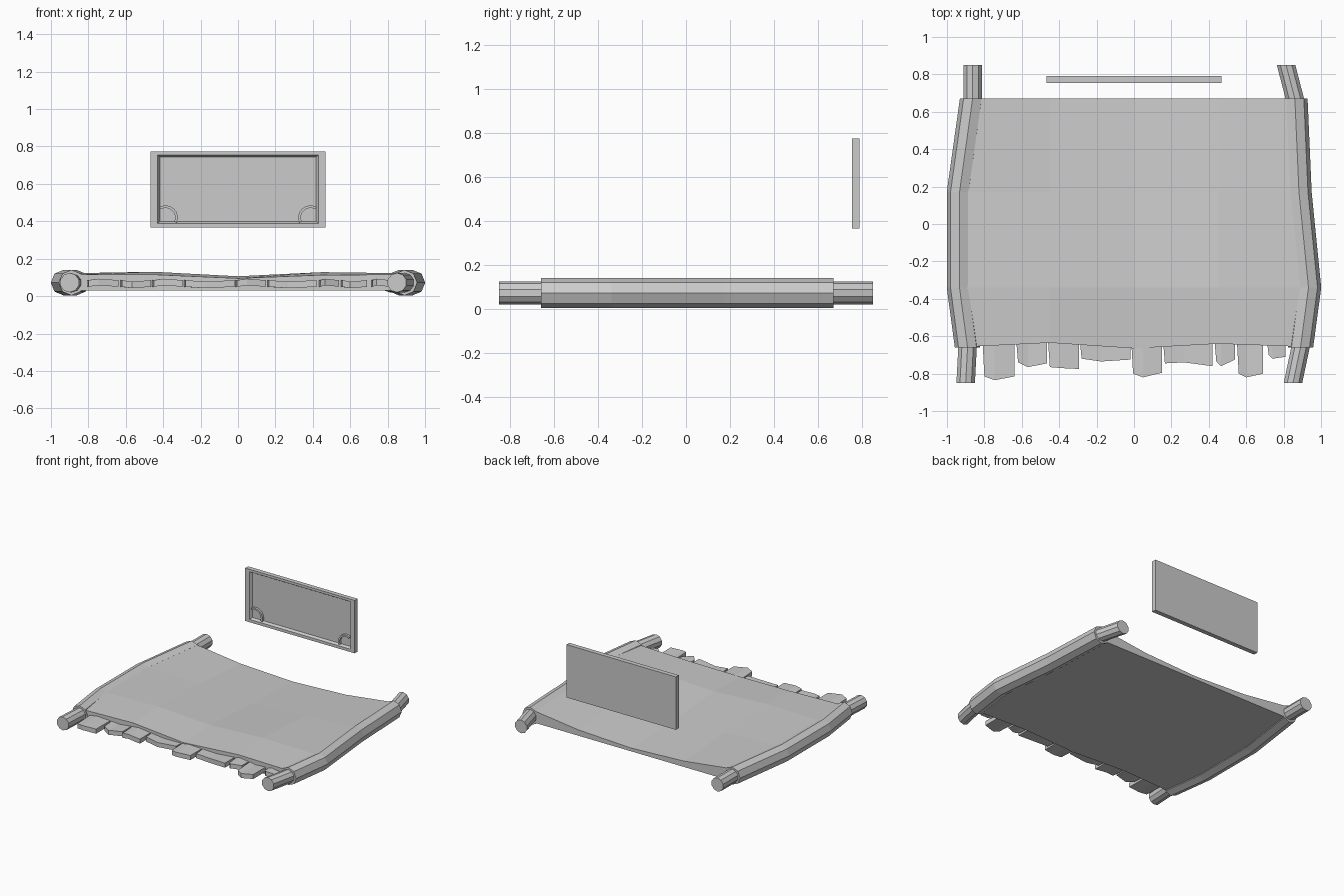
import bpy, bmesh, math
from mathutils import Vector

if "Cube" in bpy.data.objects:
    bpy.data.objects.remove(bpy.data.objects["Cube"])


def make(name, verts, faces):
    me = bpy.data.meshes.new(name)
    me.from_pydata(verts, [], faces)
    bm = bmesh.new()
    bm.from_mesh(me)
    bmesh.ops.recalc_face_normals(bm, faces=bm.faces)
    bm.to_mesh(me)
    bm.free()
    ob = bpy.data.objects.new(name, me)
    bpy.context.collection.objects.link(ob)
    return ob


def tube(name, path, r, n):
    # rings stay parallel to the xz plane
    verts, faces = [], []
    for x, y in path:
        for k in range(n):
            a = math.pi / 2 + 2 * math.pi * k / n
            verts.append((x + r * math.cos(a), y, 0.072 + r * math.sin(a)))
    for i in range(len(path) - 1):
        for k in range(n):
            j = (k + 1) % n
            faces.append((i*n + k, i*n + j, i*n + n + j, i*n + n + k))
    m = (len(path) - 1) * n
    faces += [tuple(range(n)), tuple(range(m, m + n))]
    return make(name, verts, faces)


def slab(name, top, bottom):
    # closed solid between two matching grids of points
    R, C = len(top), len(top[0])
    verts = [p for row in top for p in row] + [p for row in bottom for p in row]
    N = R * C
    faces = []
    for i in range(R - 1):
        for j in range(C - 1):
            q = (i*C + j, i*C + j + 1, (i+1)*C + j + 1, (i+1)*C + j)
            faces += [q, tuple(v + N for v in q)]
    rim = [j for j in range(C)] + [i*C + C - 1 for i in range(1, R)]
    rim += [(R-1)*C + j for j in range(C - 2, -1, -1)] + [i*C for i in range(R - 2, 0, -1)]
    for a, b in zip(rim, rim[1:] + rim[:1]):
        faces.append((a, b, b + N, a + N))
    return make(name, verts, faces)


# poles and the rolled cloth sleeves around them
ys = (-0.66, -0.34, 0.17, 0.67)
left = (-0.89, -0.933, -0.933, -0.863)
right = (0.89, 0.933, 0.882, 0.86)
for side, xs, x0, x1 in (("left", left, -0.90, -0.863), ("right", right, 0.85, 0.813)):
    sleeve = list(zip(xs, ys))
    tube(side + "_sleeve", sleeve, 0.068, 8)
    tube(side + "_pole", [(x0, -0.85)] + sleeve + [(x1, 0.85)], 0.052, 10)

# sagging cloth
heights = ((0.115, 0.115, 0.095, 0.113, 0.115),
           (0.122, 0.13, 0.106, 0.128, 0.122),
           (0.122, 0.105, 0.075, 0.10, 0.122),
           (0.122, 0.075, 0.055, 0.075, 0.122))
front_y = (-0.655, -0.635, -0.665, -0.64, -0.655)
top, bottom = [], []
for i, y in enumerate(ys):
    cols = (left[i] + 0.03, -0.45, 0.0, 0.45, right[i] - 0.03)
    yy = front_y if i == 0 else [y] * 5
    top.append([(x, yy[j], heights[i][j]) for j, x in enumerate(cols)])
    bottom.append([(x, yy[j], 0.03) for j, x in enumerate(cols)])
slab("cloth", top, bottom)

# ragged fringe strips: left x, right x, end y at left, middle, right
strips = ((-0.81, -0.64, -0.815, -0.835, -0.815), (-0.63, -0.465, -0.74, -0.765, -0.745),
          (-0.46, -0.295, -0.765, -0.77, -0.775), (-0.29, -0.02, -0.72, -0.735, -0.725),
          (-0.015, 0.15, -0.80, -0.82, -0.795), (0.155, 0.42, -0.745, -0.74, -0.76),
          (0.43, 0.54, -0.735, -0.76, -0.725), (0.55, 0.69, -0.80, -0.82, -0.80),
          (0.71, 0.81, -0.70, -0.72, -0.71))
for n, (a, b, ya, ym, yb) in enumerate(strips):
    cols = ((a, ya, 0.0), ((a + b) / 2 - 0.02, ym, 0.008 * (-1) ** n), (b, yb, 0.0))
    rows_t = [[(x + (0.01 if k == 0 and t else 0), y if t else -0.62, 0.085 + dz)
               for k, (x, y, dz) in enumerate(cols)] for t in (0, 1)]
    rows_b = [[(x, y, z - 0.035) for x, y, z in row] for row in rows_t]
    slab("fringe_strip_%d" % (n + 1), rows_t, rows_b)

# floating panel with a recessed front
bm = bmesh.new()


def loop(x, z0, z1, y):
    return [bm.verts.new(p) for p in ((-x, y, z0), (x, y, z0), (x, y, z1), (-x, y, z1))]


loops = [loop(0.467, 0.366, 0.774, 0.79), loop(0.467, 0.366, 0.774, 0.755),
         loop(0.43, 0.388, 0.755, 0.755), loop(0.418, 0.398, 0.743, 0.775)]
bm.faces.new(loops[0])
bm.faces.new(loops[-1])
for a, b in zip(loops, loops[1:]):
    for k in range(4):
        j = (k + 1) % 4
        bm.faces.new((a[k], a[j], b[j], b[k]))
bmesh.ops.recalc_face_normals(bm, faces=bm.faces)
me = bpy.data.meshes.new("back_panel")
bm.to_mesh(me)
bm.free()
bpy.context.collection.objects.link(bpy.data.objects.new("back_panel", me))

# curved ribs in the two lower corners of the panel
for side, s in (("left", 1), ("right", -1)):
    grids = []
    for y in (0.758, 0.778):
        grids.append([[(s * (-0.387 + r * math.cos(a)), y, 0.42 + r * math.sin(a))
                       for a in [math.radians(120 - 18 * k) for k in range(9)]]
                      for r in (0.051, 0.065)])
    slab(side + "_corner_rib", *grids)
